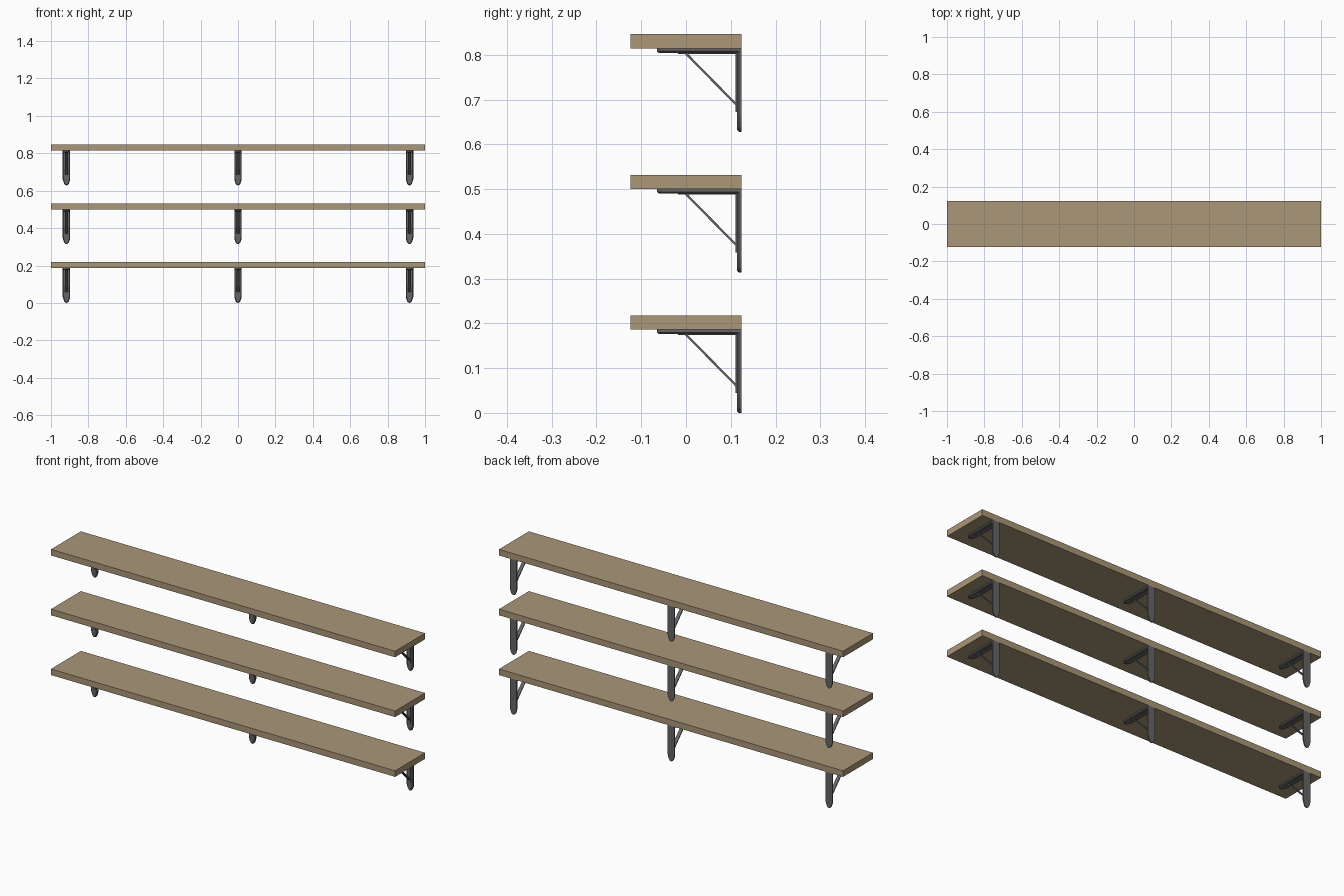
import bpy, bmesh
from mathutils import Matrix, Vector
from math import pi, cos, sin

if "Cube" in bpy.data.objects:
    bpy.data.objects.remove(bpy.data.objects["Cube"])

SPACING = 0.314
Z0 = 0.186          # underside of the lowest shelf
BACK = 0.124        # wall plane


def material(name, color):
    m = bpy.data.materials.new(name)
    m.diffuse_color = color
    m.use_nodes = True
    m.node_tree.nodes["Principled BSDF"].inputs["Base Color"].default_value = m.diffuse_color
    return m


wood = material("wood", (0.40, 0.31, 0.19, 1))
steel = material("dark_steel", (0.13, 0.13, 0.135, 1))


def finish(bm, name, mat):
    bmesh.ops.recalc_face_normals(bm, faces=bm.faces)
    me = bpy.data.meshes.new(name)
    bm.to_mesh(me)
    bm.free()
    me.materials.append(mat)
    ob = bpy.data.objects.new(name, me)
    bpy.context.collection.objects.link(ob)
    return ob


def box(bm, size, matrix):
    bmesh.ops.create_cube(bm, size=1, matrix=matrix @ Matrix.Diagonal((*size, 1)))


def outline(half, length, tip, n=8):
    """Strip along +u with a tapered, rounded far end."""
    pts = [(-half, 0), (-half, length - tip)]
    for i in range(1, n):
        a = pi * i / n
        pts.append((-half * cos(a) * 0.9, length - tip + tip * sin(a)))
    return pts + [(half, length - tip), (half, 0)]


def strip(bm, length, place):
    """Pressed strip: flat back, chamfered outer face; place maps (x, u, depth)."""
    rings = []
    for inset, depth in ((0, 0), (0, 0.006), (0.004, 0.010)):
        rings.append([bm.verts.new(place(x, u, depth))
                      for x, u in outline(0.02 - inset, length - inset, 0.033)])
    n = len(rings[0])
    for a, b in zip(rings, rings[1:]):
        for i in range(n):
            j = (i + 1) % n
            bm.faces.new((a[i], a[j], b[j], b[i]))
    bm.faces.new(rings[0])
    bm.faces.new(rings[-1])


def bracket(name, x0, z):
    bm = bmesh.new()
    # wall leg and shelf arm
    strip(bm, Z0, lambda x, u, d: (x0 + x, BACK - d, z - u))
    strip(bm, 0.189, lambda x, u, d: (x0 + x, BACK - u, z - d))
    # raised ribs
    box(bm, (0.018, 0.006, 0.142), Matrix.Translation((x0, BACK - 0.010, z - 0.071)))
    box(bm, (0.018, 0.142, 0.006), Matrix.Translation((x0, BACK - 0.071, z - 0.0095)))
    # diagonal brace
    a, b = Vector((x0, -0.003, z - 0.008)), Vector((x0, 0.115, z - 0.128))
    rot = (b - a).to_track_quat('Z', 'X').to_matrix().to_4x4()
    # across-width axis follows world x
    d = (b - a).normalized()
    side = Vector((1, 0, 0))
    rot = Matrix((side, d.cross(side), d)).transposed().to_4x4()
    box(bm, (0.018, 0.005, (b - a).length), Matrix.Translation((a + b) / 2) @ rot)
    finish(bm, name, steel)


for level in range(3):
    z = Z0 + SPACING * level
    bm = bmesh.new()
    box(bm, (2, 0.248, 0.032), Matrix.Translation((0, 0, z + 0.016)))
    finish(bm, f"shelf_board_{level + 1}", wood)
    for k, x in enumerate((-0.917, 0, 0.917)):
        bracket(f"bracket_{level + 1}_{k + 1}", x, z)
